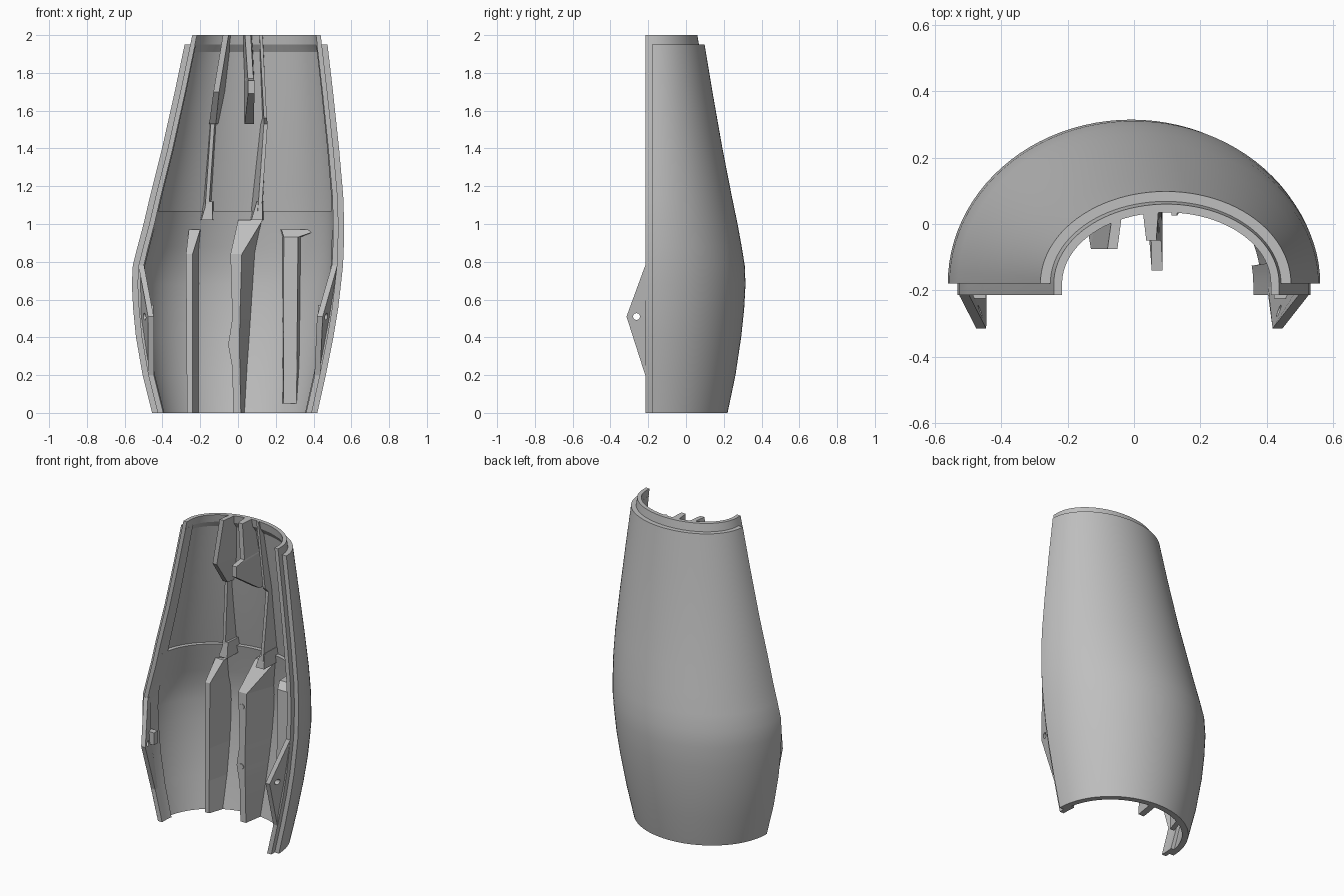
import bpy, bmesh, math

if "Cube" in bpy.data.objects:
    bpy.data.objects.remove(bpy.data.objects["Cube"])

grey = bpy.data.materials.new("plain grey")
grey.use_nodes = True
grey.diffuse_color = (0.52, 0.52, 0.52, 1)
grey.node_tree.nodes["Principled BSDF"].inputs["Base Color"].default_value = (0.52, 0.52, 0.52, 1)

BASE, FRONT = -0.18, -0.215   # seam plane and front of the inner lip
# height, side at -x, side at +x, back
STATIONS = [
    (0, -.455, .42, .22), (.2, -.505, .465, .262), (.4, -.54, .505, .292),
    (.55, -.555, .53, .308), (.68, -.562, .545, .315), (.78, -.557, .556, .311),
    (.88, -.532, .56, .295), (1, -.5, .562, .273), (1.15, -.465, .557, .242),
    (1.4, -.402, .535, .193), (1.7, -.335, .503, .14), (2, -.272, .468, .09),
]


def lerp(a, b, t):
    return tuple(p + (q - p) * t for p, q in zip(a, b))


def station(z):
    """Interpolated outline at height z."""
    for a, b in zip(STATIONS, STATIONS[1:]):
        if z <= b[0]:
            return lerp(a, b, (z - a[0]) / (b[0] - a[0]))
    return STATIONS[-1]


def wall_y(x, z):
    """Depth of the skin's inner face, where the ribs take root."""
    _, xl, xr, yb = station(z)
    off = .031
    u = (x - (xl + xr) / 2) / ((xr - xl) / 2 - off)
    return BASE + (yb - BASE - off) * math.sqrt(max(0, 1 - u * u))


def finish(name, bm, smooth=False):
    bmesh.ops.recalc_face_normals(bm, faces=bm.faces[:])
    mesh = bpy.data.meshes.new(name)
    bm.to_mesh(mesh)
    bm.free()
    ob = bpy.data.objects.new(name, mesh)
    bpy.context.collection.objects.link(ob)
    mesh.materials.append(grey)
    bpy.ops.object.select_all(action='DESELECT')
    ob.select_set(True)
    bpy.context.view_layer.objects.active = ob
    if smooth:
        bpy.ops.object.shade_smooth_by_angle(angle=math.radians(30))
    return ob


def loft(bm, rings):
    """Skin matching rings and close both ends with quads folded across each ring."""
    rows = [[bm.verts.new(p) for p in r] for r in rings]
    n = len(rows[0])
    for a, b in zip(rows, rows[1:]):
        for i in range(n):
            j = (i + 1) % n
            bm.faces.new((a[i], a[j], b[j], b[i]))
    for r in (rows[0], rows[-1]):
        for i in range(n // 2 - 1):
            bm.faces.new((r[i], r[i + 1], r[n - 2 - i], r[n - 1 - i]))


def arc(z, off, front, t0, t1, steps):
    _, xl, xr, yb = station(z)
    cx, a, b = (xl + xr) / 2, (xr - xl) / 2 - off, yb - BASE - off
    pts = []
    for i in range(steps + 1):
        t = t0 + (t1 - t0) * i / steps
        pts.append((cx + a * math.cos(t), BASE + b * math.sin(t), z))
    if front < BASE and t0 == 0:
        pts.insert(0, (cx + a, front, z))
    if front < BASE and t1 == math.pi:
        pts.append((cx - a, front, z))
    return pts


def layer(name, z0, z1, outer, inner, front, t0=0, t1=math.pi, steps=48):
    """Curved wall between two offsets; the inner one runs from bottom to top value."""
    zs = [z0] + [s[0] for s in STATIONS if z0 < s[0] < z1] + [z1]
    rings = []
    for z in zs:
        depth = inner[0] + (inner[1] - inner[0]) * (z - z0) / (z1 - z0)
        rings.append(arc(z, outer, front, t0, t1, steps)
                     + arc(z, depth, front, t0, t1, steps)[::-1])
    bm = bmesh.new()
    loft(bm, rings)
    return finish(name, bm, True)


# Shell: outer skin, tapering lower lining, chamfered upper lip and the seam strips
layer("outer_shell", 0, 1.95, 0, (.032, .032), BASE)
layer("lower_lining", 0, 1.07, .03, (.037, .058), FRONT)
layer("top_lip_chamfer", 1.91, 1.95, .03, (.034, .055), FRONT)
layer("top_lip", 1.95, 2, .03, (.055, .055), FRONT)
layer("left_seam_strip", 0, 1.95, .03, (.06, .056), FRONT, 0, .16, 3)
layer("right_seam_strip", 0, 1.95, .03, (.06, .056), FRONT, math.pi - .16, math.pi, 3)


def lug(name, side):
    """Triangular lug on one seam with a drilled hole."""
    bm = bmesh.new()
    rings = []
    for z in (.2, .51, .78):
        x = station(z)[2 if side > 0 else 1]
        tip = FRONT - (.1 if z == .51 else .001)
        lean = .045 if z == .51 else 0
        rings.append([(x - side * .03, -.19, z), (x - side * (.03 + lean), tip, z),
                      (x - side * (.06 + lean), tip, z), (x - side * .06, -.19, z)])
    loft(bm, rings)
    ob = finish(name, bm)
    bpy.ops.mesh.primitive_cylinder_add(vertices=20, radius=.018, depth=1.6,
                                        location=(0, -.262, .51), rotation=(0, math.pi / 2, 0))
    cutter = bpy.context.object
    cutter.hide_render = True
    mod = ob.modifiers.new("hole", 'BOOLEAN')
    mod.object, mod.solver = cutter, 'EXACT'
    bpy.context.view_layer.objects.active = ob
    bpy.ops.object.modifier_apply(modifier=mod.name)
    bpy.data.objects.remove(cutter)


lug("left_lug", 1)
lug("right_lug", -1)

# Small bosses behind the lug holes
for name, x in (("left_boss", .448), ("right_boss", -.472)):
    bpy.ops.mesh.primitive_cube_add(size=1, location=(x, -.205, .53))
    boss = bpy.context.object
    boss.name = name
    boss.scale = (.05, .04, .08)
    boss.data.materials.append(grey)


def rib(name, rows):
    """Upright web; each row is height, front x, front y, front width, back x, back width."""
    fine = [lerp(a, b, i / 4) for a, b in zip(rows, rows[1:]) for i in range(4)] + [rows[-1]]
    rings = []
    for z, xf, yf, wf, xb, wb in fine:
        front = [(xf - wf / 2, yf, z), (xf + wf / 2, yf, z)]
        back = [(x, max(wall_y(x, z), yf + .002), z) for x in (xb + wb / 2, xb - wb / 2)]
        rings.append(front + back)
    bm = bmesh.new()
    loft(bm, rings)
    return finish(name, bm)


# Lower ribs
rib("lower_right_rib", [(0, -.255, .045, .03, -.225, .04), (.84, -.258, .055, .035, -.23, .05),
                        (.97, -.23, .14, .06, -.225, .06)])
rib("lower_middle_rib", [(0, -.005, .06, .04, .015, .04), (.24, -.01, .06, .04, .02, .06),
                         (.36, -.022, .06, .06, .03, .06), (.5, -.01, .06, .04, .035, .07),
                         (.84, -.01, .06, .06, .05, .09), (1.02, .065, .18, .13, .065, .13)])
rib("lower_left_rib", [(.05, .275, .045, .07, .28, .09), (.93, .28, .06, .075, .285, .1),
                       (.97, .33, .1, .2, .33, .21)])

# Upper ribs
rib("upper_right_rib", [(1.53, -.135, .06, .035, -.125, .04), (1.7, -.115, -.075, .03, -.09, .04),
                        (2, -.065, -.075, .03, -.05, .03)])
rib("upper_middle_rib", [(1.53, .06, .1, .05, .06, .05), (1.69, .07, -.14, .033, .06, .05),
                         (1.76, .07, -.14, .033, .06, .05), (1.77, .067, -.05, .03, .06, .05),
                         (2, .052, -.05, .03, .05, .05)])
rib("upper_left_rib", [(1.07, .115, .08, .02, .1, .06), (1.53, .147, .09, .02, .135, .03),
                       (1.56, .145, .06, .016, .14, .02), (2, .122, .025, .016, .122, .02)])
rib("upper_right_web", [(1.07, -.165, .09, .02, -.165, .04), (1.56, -.132, .07, .02, -.13, .03)])

# Gusset feet where the upper webs meet the ledge
for name, x in (("right_foot", -.165), ("left_foot", .1)):
    rib(name, [(1.02, x, .08, .06, x, .07), (1.12, x + .015, .09, .03, x + .01, .05)])

# Round pins on the middle rib
for i, (x, z) in enumerate(((-.012, .75), (-.017, .36))):
    bpy.ops.mesh.primitive_cylinder_add(vertices=16, radius=.017, depth=.01,
                                        location=(x, .06, z), rotation=(math.pi / 2, 0, 0))
    pin = bpy.context.object
    pin.name = "rib_pin_%d" % (i + 1)
    pin.data.materials.append(grey)
